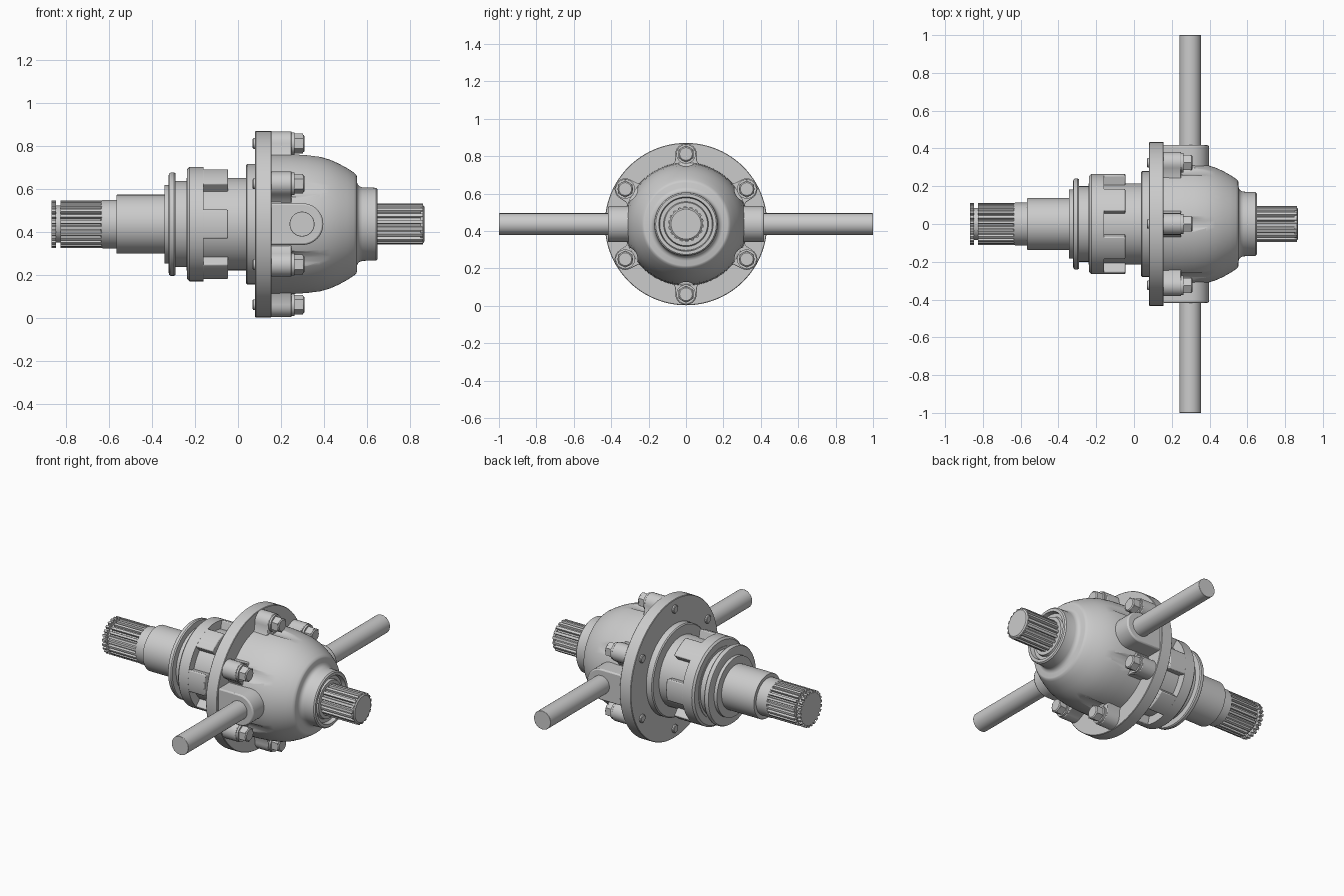
import bpy, bmesh, math
from mathutils import Matrix, Vector

if "Cube" in bpy.data.objects:
    bpy.data.objects.remove(bpy.data.objects["Cube"])

ZC = 0.437          # height of the main axis
BOLT_R = 0.375      # bolt circle radius
BOLT_ANGLES = [math.radians(30 + 60 * k) for k in range(6)]


def finish(name, bm, angle=30, bevel=0):
    bmesh.ops.remove_doubles(bm, verts=bm.verts, dist=1e-5)
    bmesh.ops.recalc_face_normals(bm, faces=bm.faces)
    me = bpy.data.meshes.new(name)
    bm.to_mesh(me)
    bm.free()
    ob = bpy.data.objects.new(name, me)
    bpy.context.collection.objects.link(ob)
    bpy.ops.object.select_all(action='DESELECT')
    ob.select_set(True)
    bpy.context.view_layer.objects.active = ob
    bpy.ops.object.shade_smooth_by_angle(angle=math.radians(angle))
    if bevel:
        m = ob.modifiers.new("bevel", 'BEVEL')
        m.width, m.segments, m.limit_method = bevel, 2, 'ANGLE'
        m.angle_limit = math.radians(40)
    return ob


def add_lathe(bm, profile, cy=0, cz=0, steps=64):
    """Revolve (x, radius) points about an axis parallel to x."""
    pts = [(profile[0][0], 0)] + profile + [(profile[-1][0], 0)]
    vs = [bm.verts.new((x, cy, ZC + cz + r)) for x, r in pts]
    es = [bm.edges.new(p) for p in zip(vs, vs[1:])]
    bmesh.ops.spin(bm, geom=vs + es, cent=(0, cy, ZC + cz), axis=(1, 0, 0),
                   angle=2 * math.pi, steps=steps, use_merge=True)


def add_prism(bm, pts, x0, x1, cy=0, cz=0):
    """Extrude a (y, z) outline along x."""
    a, b = [[bm.verts.new((x, cy + y, ZC + cz + z)) for y, z in pts] for x in (x0, x1)]
    bm.faces.new(a)
    bm.faces.new(b[::-1])
    for i in range(len(a)):
        j = (i + 1) % len(a)
        bm.faces.new((a[i], a[j], b[j], b[i]))


def polar(r, a):
    return (r * math.cos(a), r * math.sin(a))


def spline_outline(n, ro, ri):
    pts, step = [], 2 * math.pi / n
    for i in range(n):
        for r, f in ((ri, 0), (ri, .3), (ro, .42), (ro, .65), (ro, .88)):
            pts.append(polar(r, (i + f) * step))
    return pts


def lathe(name, profile, **kw):
    bm = bmesh.new()
    add_lathe(bm, profile, **kw)
    return finish(name, bm)


# Domed housing with relief pockets beside the bolts
dome = lathe("domed_housing", [
    (.15, .33), (.25, .328), (.32, .323), (.38, .314), (.43, .299), (.47, .281),
    (.51, .259), (.54, .239), (.55, .23), (.553, .222), (.553, .196), (.558, .183),
    (.567, .175), (.58, .171), (.643, .169), (.65, .162), (.65, .145),
    (.625, .14), (.625, .12), (.64, .115), (.64, .08)], steps=96)
bm = bmesh.new()
for a in BOLT_ANGLES:
    y, z = polar(BOLT_R, a)
    add_lathe(bm, [(.252, .066), (.5, .066)], y, z, 32)
cutter = finish("pocket_cutter", bm)
cutter.hide_render = True
cutter.hide_set(True)
mod = dome.modifiers.new("pockets", 'BOOLEAN')
mod.operation, mod.object, mod.solver = 'DIFFERENCE', cutter, 'EXACT'

# Mounting flange, hub shoulder and neck
lathe("flange", [(.08, .431), (.083, .434), (.154, .434), (.157, .431)], steps=96)
lathe("flange_shoulder", [(.037, .274), (.043, .28), (.085, .28)])
lathe("neck", [(-.24, .215), (.05, .215)])

# Castellated collar with six lugs
lathe("collar_ring", [(-.237, .255), (-.226, .266), (-.16, .266)])
bm = bmesh.new()
for k in range(6):
    mid = math.radians(60 * k)
    arc = [mid + math.radians(-15 + 3 * i) for i in range(11)]
    add_prism(bm, [polar(.266, a) for a in arc] + [polar(.205, a) for a in arc[::-1]],
              -.165, -.046)
finish("collar_lugs", bm, bevel=.006)

# Lipped seal and washer
lathe("seal_lip", [(-.323, .225), (-.32, .236), (-.312, .241), (-.298, .241),
                   (-.291, .236), (-.29, .2), (-.23, .2)])
lathe("washer", [(-.343, .183), (-.32, .183)])

# Left shaft with splined end and retaining groove
lathe("left_shaft", [(-.64, .1), (-.635, .11), (-.63, .113), (-.566, .113),
                     (-.566, .135), (-.563, .137), (-.33, .137)])
bm = bmesh.new()
left = spline_outline(24, .111, .096)
add_prism(bm, left, -.868, -.846)
add_prism(bm, left, -.826, -.63)
add_lathe(bm, [(-.85, .086), (-.82, .086)])
finish("left_spline", bm)

# Right splined shaft
bm = bmesh.new()
add_prism(bm, spline_outline(18, .095, .081), .625, .862)
add_lathe(bm, [(.85, .088), (.862, .088), (.868, .08)])
finish("right_spline", bm)

# Bolt pads joined to the dome by webs
bm = bmesh.new()
for a in BOLT_ANGLES:
    y, z = polar(BOLT_R, a)
    # rounded outer end, flared root buried in the dome
    pts = [polar(.057, a + math.radians(-90 + 15 * i)) for i in range(13)]
    u, v = Vector(polar(1, a)), Vector(polar(1, a + math.pi / 2))
    pts += [tuple(u * d + v * w) for d, w in
            ((-.04, .06), (-.08, .085), (-.08, -.085), (-.04, -.06))]
    add_prism(bm, pts, .15, .25, y, z)
finish("bolt_pads", bm, bevel=.004)

# Hex bolts: washer, head, threaded end behind the flange
bm = bmesh.new()
for a in BOLT_ANGLES:
    y, z = polar(BOLT_R, a)
    add_lathe(bm, [(.245, .052), (.262, .052)], y, z, 32)
    add_prism(bm, [polar(.046, a + k * math.pi / 3) for k in range(6)], .26, .303, y, z)
    add_lathe(bm, [(.30, .041), (.305, .04), (.31, .034)], y, z, 24)
    add_lathe(bm, [(.068, .02), (.072, .025), (.1, .025)], y, z, 24)
finish("bolts", bm)

# Side bosses: U-shaped pads running back to the flange
for name, s in (("front_boss", -1), ("back_boss", 1)):
    bm = bmesh.new()
    arc = [math.radians(-90 + 9 * i) for i in range(21)]
    outline = [(.30 + .097 * math.cos(a), .097 * math.sin(a)) for a in arc]
    outline += [(.15, .097), (.15, -.097)]
    f = bm.faces.new([bm.verts.new((x, s * .25, ZC + z)) for x, z in outline])
    ext = bmesh.ops.extrude_face_region(bm, geom=[f])
    bmesh.ops.translate(bm, vec=(0, s * .167, 0),
                        verts=[v for v in ext["geom"] if isinstance(v, bmesh.types.BMVert)])
    bmesh.ops.delete(bm, geom=[f], context='FACES_ONLY')
    finish(name, bm, bevel=.008)

# Cross rod
bm = bmesh.new()
bmesh.ops.create_cone(bm, cap_ends=True, segments=48, radius1=.058, radius2=.058, depth=2,
                      matrix=Matrix.Translation((.298, 0, ZC)) @ Matrix.Rotation(math.pi / 2, 4, 'X'))
finish("cross_rod", bm, bevel=.002)
